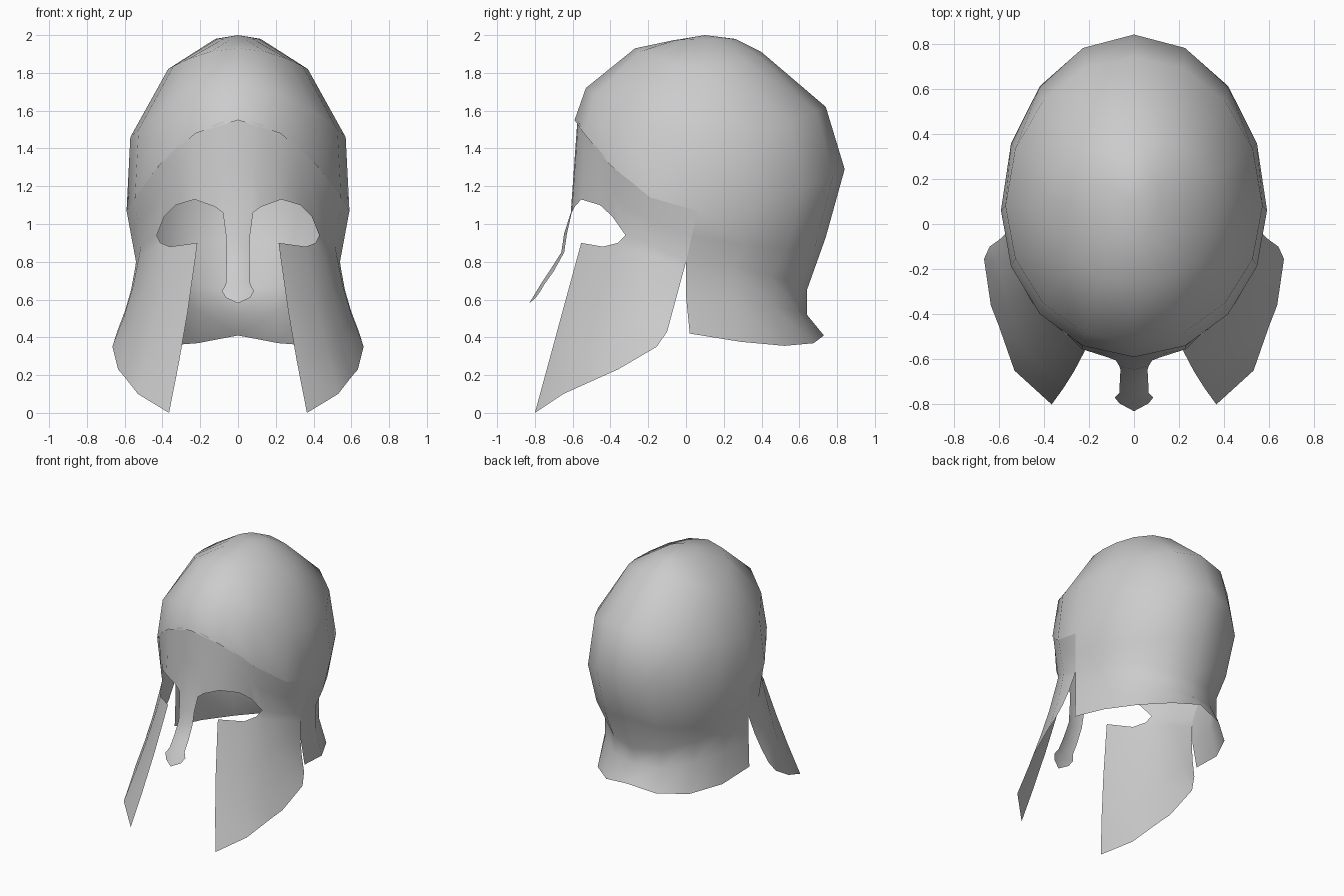
import bpy, bmesh
from math import sin, cos, pi, radians
from mathutils import Vector

if "Cube" in bpy.data.objects:
    bpy.data.objects.remove(bpy.data.objects["Cube"])


def ring(spec, deg, dip=0.0):
    """Point on an oval section; 0 degrees is the front, 90 the right side, 180 the back."""
    (yf, zf), (xs, ys, zs), (yb, zb) = spec
    t = radians(deg)
    c = cos(t)
    ye, ze = (yf, zf) if c > 0 else (yb, zb)
    return Vector((xs * sin(t), ys + (ye - ys) * abs(c),
                   zs + (ze - zs) * c * c - dip * abs(sin(2 * t))))


def add_grid(bm, rows):
    verts = [[bm.verts.new(p) for p in row] for row in rows]
    for a, b in zip(verts, verts[1:]):
        for i in range(len(a) - 1):
            bm.faces.new((a[i], a[i + 1], b[i + 1], b[i]))


def finish(bm, name):
    bmesh.ops.remove_doubles(bm, verts=bm.verts, dist=0.002)
    bmesh.ops.dissolve_degenerate(bm, edges=bm.edges, dist=0.0005)
    bmesh.ops.recalc_face_normals(bm, faces=bm.faces)
    for f in bm.faces:
        f.smooth = True
    me = bpy.data.meshes.new(name)
    bm.to_mesh(me)
    bm.free()
    ob = bpy.data.objects.new(name, me)
    bpy.context.collection.objects.link(ob)
    mod = ob.modifiers.new("mirror", 'MIRROR')
    mod.use_clip = True
    mod.merge_threshold = 0.003
    return ob


# Dome: oval rings (front, side, back) from the crown to the bulging brow ridge
ridge = ((-.59, 1.55), (.59, .06, 1.07), (.84, 1.29))
dome = [((.10, 2.0), (0, .10, 2.0), (.10, 2.0)),
        ((-.07, 1.972), (.12, .10, 1.98), (.26, 1.98)),
        ((-.27, 1.93), (.37, .10, 1.82), (.40, 1.91)),
        ((-.53, 1.72), (.57, .08, 1.46), (.74, 1.62)),
        ridge]
bm = bmesh.new()
angles = [22.5 * i for i in range(9)]
add_grid(bm, [[ring(r, a) for a in angles] for r in dome])

# Neck guard: continues the back half of the ridge downward and flares at the hem
neck = [(ridge, 0),
        (((0, 0), (.565, .03, .935), (.74, .93)), .06),
        (((0, 0), (.54, 0, .80), (.64, .65)), 0),
        (((0, 0), (.54, 0, .62), (.64, .52)), 0),
        (((0, 0), (.56, .02, .42), (.73, .41)), .06)]
add_grid(bm, [[ring(r, a, d) for a in angles[4:]] for r, d in neck])
finish(bm, "dome_and_neck_guard")

# Brow plate: from the ridge down to the upper eye edge and the temple
bm = bmesh.new()
brow = [(0, (0, -.61, 1.06)), (7, (.08, -.605, 1.06)), (12, (.12, -.59, 1.09)),
        (23, (.23, -.555, 1.13)), (34, (.33, -.455, 1.10)), (41, (.39, -.39, 1.04)),
        (50, (.43, -.32, .94)), (68, (.515, -.16, .88)), (90, (.54, 0, .80))]
columns = []
for a, low in brow:
    top = ring(ridge, a)
    top.y += .015 * cos(radians(a))
    columns.append([top.lerp(Vector(low), s) for s in (0, .5, 1)])
add_grid(bm, columns)

# Nose guard: (centre y, centre z, edge x, edge y, edge z)
nose = [(-.61, 1.06, .08, -.605, 1.06), (-.645, .95, .065, -.63, .95),
        (-.66, .85, .06, -.645, .85), (-.72, .755, .063, -.70, .75),
        (-.77, .68, .065, -.75, .68), (-.80, .63, .085, -.77, .645),
        (-.815, .605, .065, -.795, .61), (-.83, .58, .0, -.83, .58)]
add_grid(bm, [[(0, y, z), (ex, ey, ez)] for y, z, ex, ey, ez in nose])

# Cheek guard: columns from upper edge to lower edge, bowed slightly inward
cheek = [((.215, -.555, .90), (.365, -.80, 0.0), .01),
         ((.36, -.44, .88), (.53, -.65, .10), .012),
         ((.41, -.36, .90), (.60, -.45, .19), .015),
         ((.43, -.32, .94), (.635, -.36, .23), .015),
         ((.515, -.16, .88), (.665, -.155, .35), .02),
         ((.54, 0, .80), (.64, -.10, .43), .015)]
columns = []
for top, low, bow in cheek:
    col = []
    for s in (0, .1, .4, .7, 1):
        p = Vector(top).lerp(Vector(low), s)
        p.x -= bow * sin(pi * s)
        col.append(p)
    columns.append(col)
add_grid(bm, columns)
finish(bm, "face_guard")
